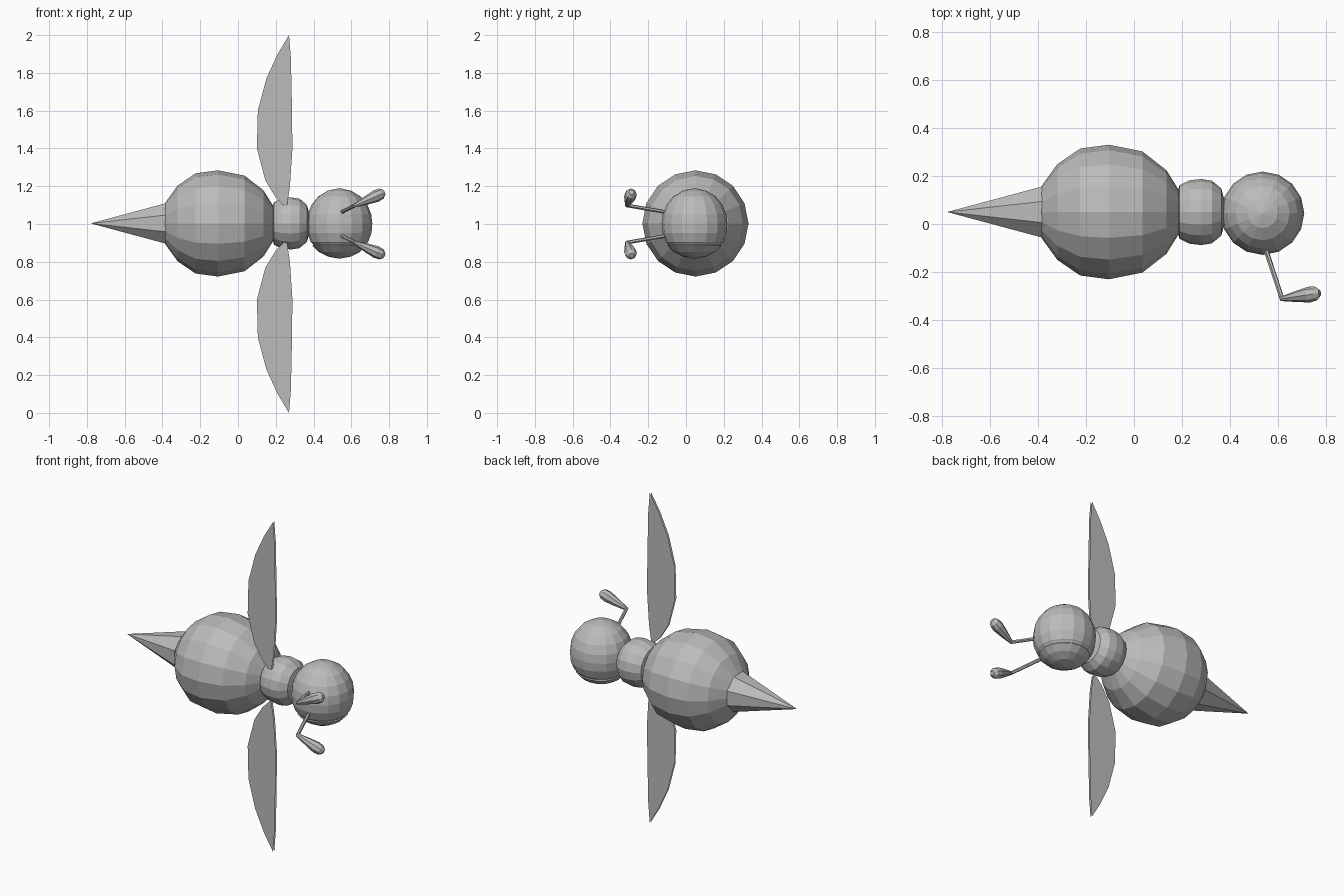
import bpy, bmesh, math
from mathutils import Vector

if "Cube" in bpy.data.objects:
    bpy.data.objects.remove(bpy.data.objects["Cube"])

grey = bpy.data.materials.new("soft_grey")
grey.diffuse_color = (0.5, 0.5, 0.5, 1)
grey.use_nodes = True
grey.node_tree.nodes["Principled BSDF"].inputs["Base Color"].default_value = grey.diffuse_color
AXIS_Y, AXIS_Z = 0.05, 1.003


def finish(name, bm, fix=True):
    if fix:
        bmesh.ops.recalc_face_normals(bm, faces=bm.faces)
    me = bpy.data.meshes.new(name)
    bm.to_mesh(me)
    bm.free()
    me.materials.append(grey)
    ob = bpy.data.objects.new(name, me)
    bpy.context.collection.objects.link(ob)
    return ob


def lathe(name, start, direction, profile, sides, phase=0.0):
    """Revolve (distance, radius) pairs around an axis; zero radius is a pole."""
    d = Vector(direction).normalized()
    u = d.orthogonal().normalized()
    v = d.cross(u)
    bm = bmesh.new()
    rings = []
    for t, r in profile:
        c = Vector(start) + d * t
        if r == 0:
            rings.append([bm.verts.new(c)])
        else:
            rings.append([bm.verts.new(c + r * (u * math.cos(a) + v * math.sin(a)))
                          for a in (2 * math.pi * (k + phase) / sides for k in range(sides))])
    for a, b in zip(rings, rings[1:]):
        for k in range(sides):
            n = (k + 1) % sides
            if len(a) == 1:
                bm.faces.new((a[0], b[k], b[n]))
            elif len(b) == 1:
                bm.faces.new((a[k], b[0], a[n]))
            else:
                bm.faces.new((a[k], b[k], b[n], a[n]))
    for ring in (rings[0], rings[-1]):
        if len(ring) > 1:
            bm.faces.new(ring)
    return finish(name, bm)


body = (0, AXIS_Y, AXIS_Z)

# Body segments along x
lathe("abdomen", body, (1, 0, 0),
      [(-0.40, 0), (-0.385, 0.11), (-0.32, 0.2), (-0.225, 0.265), (-0.105, 0.281),
       (0.035, 0.253), (0.135, 0.175), (0.185, 0.095), (0.20, 0)], 16)
lathe("thorax", body, (1, 0, 0),
      [(0.16, 0), (0.19, 0.112), (0.23, 0.132), (0.28, 0.138), (0.325, 0.131),
       (0.365, 0.098), (0.39, 0)], 16)
lathe("stinger", body, (1, 0, 0), [(-0.78, 0), (-0.385, 0.115)], 8, 0.5)

# Head with a shallow seam near the bottom
lathe("head", (0.537, 0.045, AXIS_Z), (0, 0, 1),
      [(-0.187, 0), (-0.175, 0.062), (-0.15, 0.11), (-0.118, 0.142), (-0.113, 0.138),
       (-0.103, 0.146), (-0.098, 0.152), (-0.05, 0.17), (0.0, 0.174), (0.05, 0.168),
       (0.1, 0.147), (0.142, 0.113), (0.173, 0.062), (0.187, 0)], 16)

# Wing outline above the body, as (x, height from the body axis)
WING = [(0.27, 1.0), (0.21, 0.9), (0.15, 0.77), (0.105, 0.6), (0.10, 0.4), (0.145, 0.23),
        (0.2, 0.14), (0.245, 0.095), (0.26, 0.1), (0.275, 0.2), (0.288, 0.4), (0.286, 0.6),
        (0.28, 0.88)]

for side, s in (("upper", 1), ("lower", -1)):
    # Wing made of two close membranes
    bm = bmesh.new()
    for y, facing in ((-0.05, -1), (-0.038, 1)):
        f = bm.faces.new([bm.verts.new((x, y, 1 + s * h)) for x, h in WING])
        f.normal_update()
        if f.normal.y * facing < 0:
            f.normal_flip()
    finish(side + "_wing", bm, fix=False)

    # Antenna stalk and club
    root = Vector((0.535, -0.06, 1 + s * 0.055))
    elbow = Vector((0.618, -0.312, 1 + s * 0.098))
    tip = Vector((0.775, -0.288, 1 + s * 0.168))
    stalk, club = elbow - root, tip - elbow
    lathe(side + "_antenna_stalk", root, stalk, [(0, 0.01), (stalk.length, 0.01)], 6)
    n = club.length
    lathe(side + "_antenna_club", elbow, club,
          [(-0.006, 0.009), (0.4 * n, 0.024), (0.72 * n, 0.033), (0.9 * n, 0.029), (n, 0.014)], 8)
